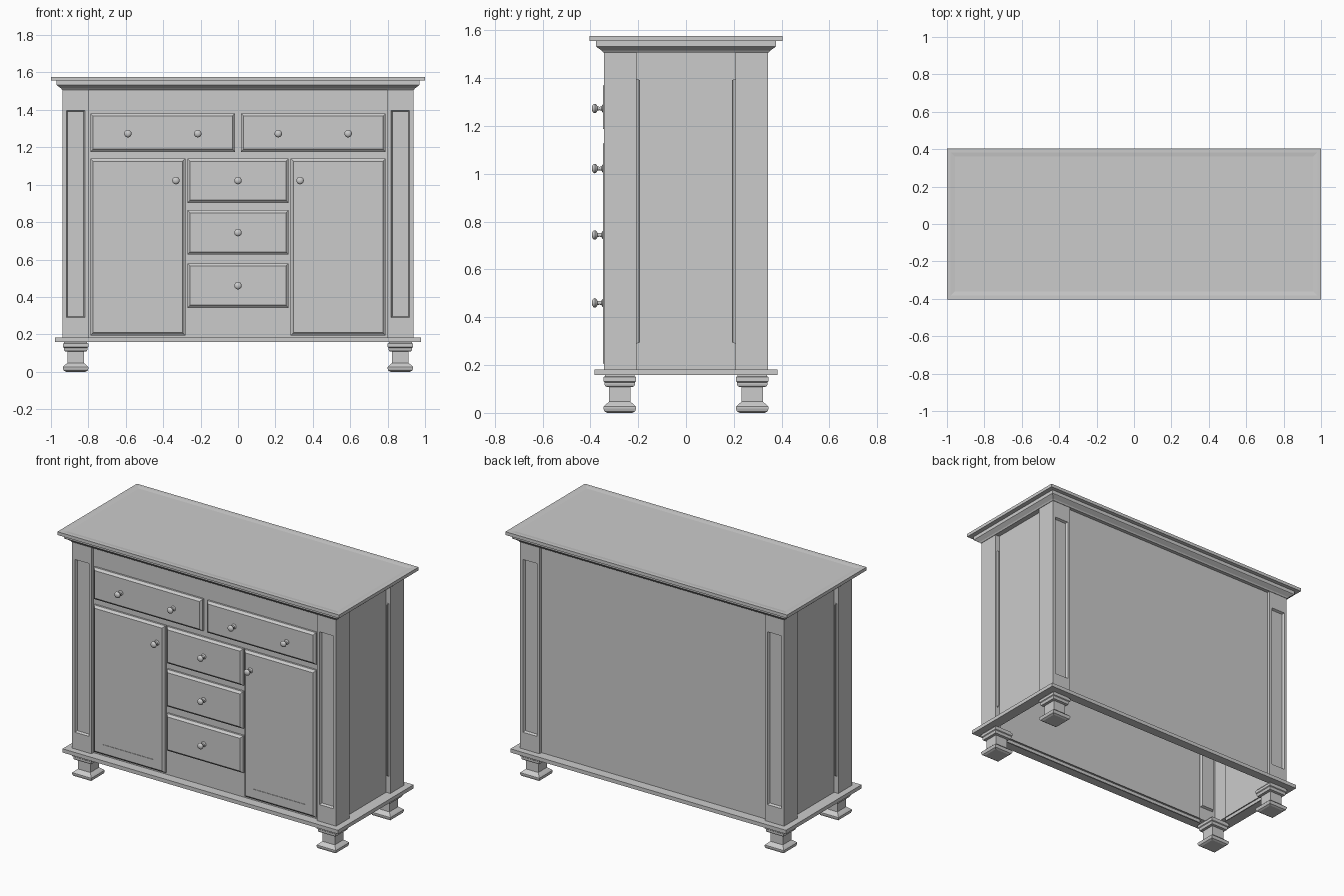
import bpy, bmesh
from math import cos, sin, pi, radians

if "Cube" in bpy.data.objects:
    bpy.data.objects.remove(bpy.data.objects["Cube"])


def finish(name, bm, smooth=False):
    me = bpy.data.meshes.new(name)
    bm.to_mesh(me)
    bm.free()
    ob = bpy.data.objects.new(name, me)
    bpy.context.collection.objects.link(ob)
    if smooth:
        bpy.ops.object.select_all(action='DESELECT')
        bpy.context.view_layer.objects.active = ob
        ob.select_set(True)
        bpy.ops.object.shade_smooth_by_angle(angle=radians(40))
    return ob


def loft(name, loops, cap_start=False, cap_end=False, smooth=False):
    """Skin a list of closed point loops; loops run counter-clockwise seen from the end."""
    bm = bmesh.new()
    rows = [[bm.verts.new(p) for p in loop] for loop in loops]
    n = len(rows[0])
    for a, b in zip(rows, rows[1:]):
        for i in range(n):
            j = (i + 1) % n
            bm.faces.new((a[i], a[j], b[j], b[i]))
    if cap_start:
        bm.faces.new(rows[0][::-1])
    if cap_end:
        bm.faces.new(rows[-1])
    return finish(name, bm, smooth)


def rect_stack(name, cx, cy, sections, **caps):
    """Rectangular moulding from (half width, half depth, z) sections."""
    signs = ((-1, -1), (1, -1), (1, 1), (-1, 1))
    return loft(name, [[(cx + sx * hx, cy + sy * hy, z) for sx, sy in signs]
                       for hx, hy, z in sections], **caps)


def front_panel(name, x0, x1, z0, z1, recessed=False):
    """Raised drawer or door front with a bevelled edge."""
    steps = [(0, -.323), (0, -.335), (.006, -.339), (.014, -.348)]
    if recessed:
        steps += [(.07, -.348), (.07, -.345)]
    return loft(name, [[(x0 + i, y, z0 + i), (x1 - i, y, z0 + i),
                        (x1 - i, y, z1 - i), (x0 + i, y, z1 - i)]
                       for i, y in steps], cap_end=True)


def knob(name, x, z):
    """Turned knob pointing to the front."""
    profile = [(.017, -.345), (.016, -.349), (.009, -.354), (.007, -.362),
               (.009, -.370), (.017, -.375), (.020, -.381), (.018, -.387),
               (.011, -.392), (.004, -.3935)]
    n = 20
    return loft(name, [[(x + r * cos(2 * pi * i / n), y, z + r * sin(2 * pi * i / n))
                        for i in range(n)] for r, y in profile],
                cap_end=True, smooth=True)


# Carcass: open-bottomed shell with corner posts standing proud of the panels
half = [(-.937, -.343), (-.8, -.343), (-.8, -.323), (.8, -.323), (.8, -.343),
        (.937, -.343), (.937, -.207), (.907, -.207), (.907, .207), (.937, .207)]
plan = half + [(-x, -y) for x, y in half]
body = loft("carcass", [[(x, y, z) for x, y in plan] for z in (.16, .27, 1.417, 1.515)])

# Sunken long panels on the front and back of each post
bm = bmesh.new()
bm.from_mesh(body.data)
posts = [f for f in bm.faces
         if abs(f.normal.y) > .9 and abs(f.calc_center_median().x) > .8
         and .5 < f.calc_center_median().z < 1.2]
bmesh.ops.inset_individual(bm, faces=posts, thickness=.027)
bmesh.ops.inset_individual(bm, faces=posts, thickness=.009, depth=-.015)
bm.to_mesh(body.data)
bm.free()

# Table top with crown moulding beneath
rect_stack("top_and_crown", 0, 0, [
    (.89, .31, 1.507), (.94, .346, 1.507), (.946, .352, 1.515), (.966, .374, 1.53),
    (.97, .377, 1.533), (.97, .377, 1.556), (1, .403, 1.556), (1, .403, 1.577),
    (.98, .383, 1.577), (.957, .36, 1.574)], cap_end=True)

# Base moulding ring
rect_stack("base_moulding", 0, 0, [
    (.907, .323, .158), (.978, .383, .158), (.978, .383, .182), (.9, .31, .182)])

# Turned-style square feet
foot = [(.052, 0), (.064, .006), (.068, .018), (.068, .026), (.060, .034), (.044, .047),
        (.044, .108), (.060, .110), (.063, .118), (.063, .128), (.068, .132),
        (.068, .150), (.062, .153), (.062, .16)]
for sx, side in ((-1, "left"), (1, "right")):
    for sy, end in ((-1, "front"), (1, "back")):
        rect_stack(f"{end}_{side}_foot", sx * .868, sy * .277,
                   [(h, h, z) for h, z in foot], cap_start=True, cap_end=True)

# Upper drawers, doors and their knobs
for s, side in ((-1, "left"), (1, "right")):
    x0, x1 = sorted((s * .016, s * .789))
    front_panel(f"{side}_upper_drawer", x0, x1, 1.176, 1.381)
    x0, x1 = sorted((s * .282, s * .789))
    front_panel(f"{side}_door", x0, x1, .195, 1.139, recessed=True)
    knob(f"{side}_drawer_inner_knob", s * .215, 1.273)
    knob(f"{side}_drawer_outer_knob", s * .589, 1.273)
    knob(f"{side}_door_knob", s * .332, 1.022)

# Three centre drawers
for k, (z0, z1, zk) in enumerate(((.903, 1.139, 1.022), (.626, .864, .744), (.342, .580, .46))):
    front_panel(f"centre_drawer_{k + 1}", -.271, .271, z0, z1)
    knob(f"centre_drawer_knob_{k + 1}", 0, zk)
